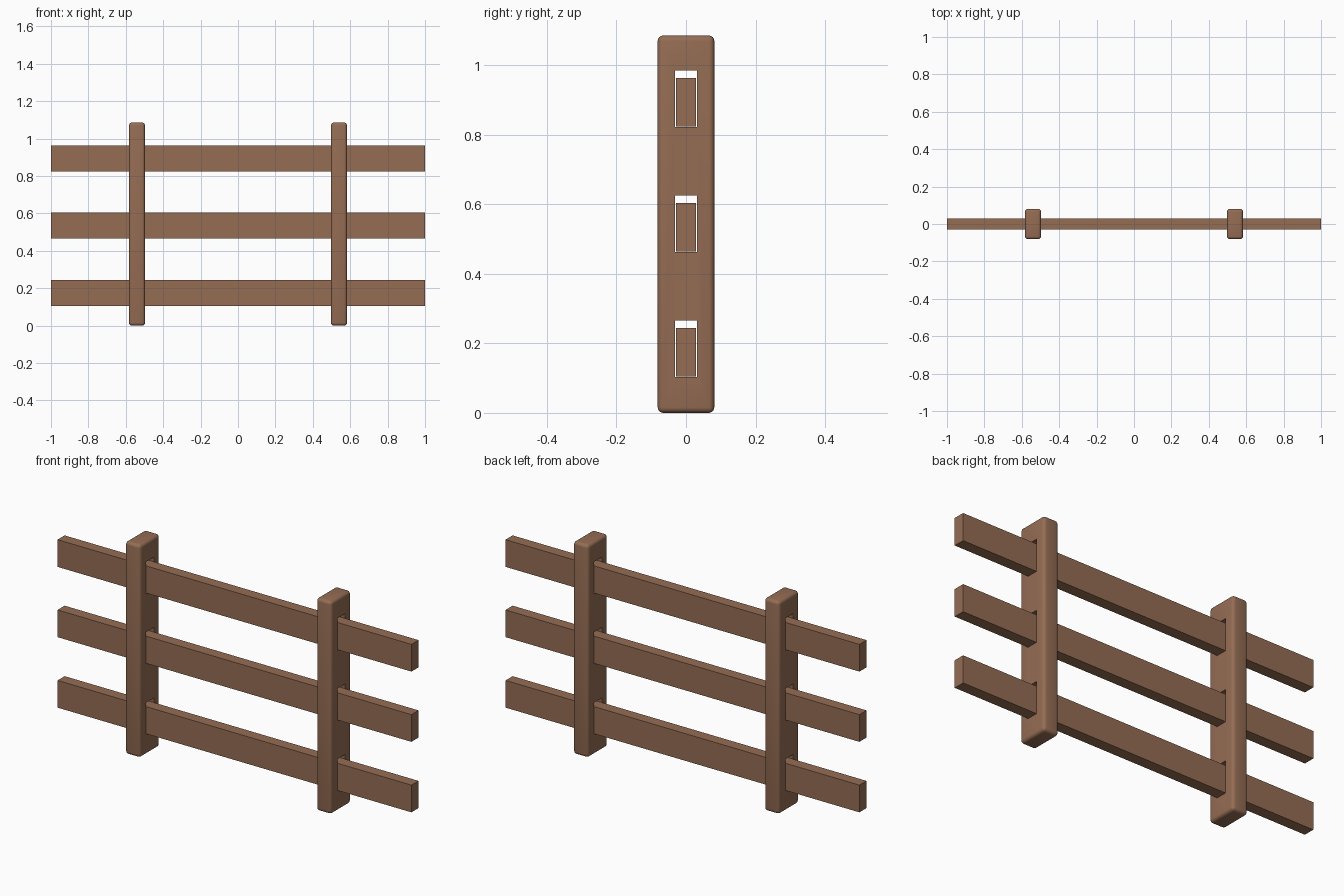
import bpy, bmesh
from mathutils import Matrix

if "Cube" in bpy.data.objects:
    bpy.data.objects.remove(bpy.data.objects["Cube"])

wood = bpy.data.materials.new("brown wood")
wood.diffuse_color = (0.30, 0.152, 0.088, 1)
wood.use_nodes = True
wood.node_tree.nodes["Principled BSDF"].inputs["Base Color"].default_value = wood.diffuse_color


def box(name, center, size, radius=0.0):
    """Box with optionally rounded edges."""
    bm = bmesh.new()
    bmesh.ops.create_cube(bm, size=1, matrix=Matrix.Diagonal((*size, 1)))
    if radius:
        bmesh.ops.bevel(bm, geom=bm.edges[:], offset=radius, segments=4,
                        profile=0.5, affect='EDGES')
    me = bpy.data.meshes.new(name)
    bm.to_mesh(me)
    bm.free()
    me.materials.append(wood)
    ob = bpy.data.objects.new(name, me)
    ob.location = center
    bpy.context.collection.objects.link(ob)
    return ob


def activate(ob):
    bpy.ops.object.select_all(action='DESELECT')
    ob.select_set(True)
    bpy.context.view_layer.objects.active = ob


LEVELS = (0.105, 0.465, 0.824)   # underside of each rail
RAIL_H = 0.139

# Rounded posts with three through-slots, a little taller than the rails
for side, x in (("left", -0.54), ("right", 0.54)):
    post = box(side + "_post", (x, 0, 0.543), (0.086, 0.163, 1.086), 0.016)
    for z in LEVELS:
        cutter = box("slot_cutter", (x, 0, z + 0.0795), (0.3, 0.063, 0.163))
        cutter.hide_render = True
        mod = post.modifiers.new("slot", 'BOOLEAN')
        mod.operation = 'DIFFERENCE'
        mod.solver = 'EXACT'
        mod.object = cutter
        activate(post)
        bpy.ops.object.modifier_apply(modifier=mod.name)
        bpy.data.objects.remove(cutter)
    activate(post)
    bpy.ops.object.shade_smooth_by_angle(angle=0.6)

# Horizontal rails resting in the slots
for label, z in zip(("lower", "middle", "upper"), LEVELS):
    box(label + "_rail", (0, 0, z + RAIL_H / 2), (2, 0.057, RAIL_H))
